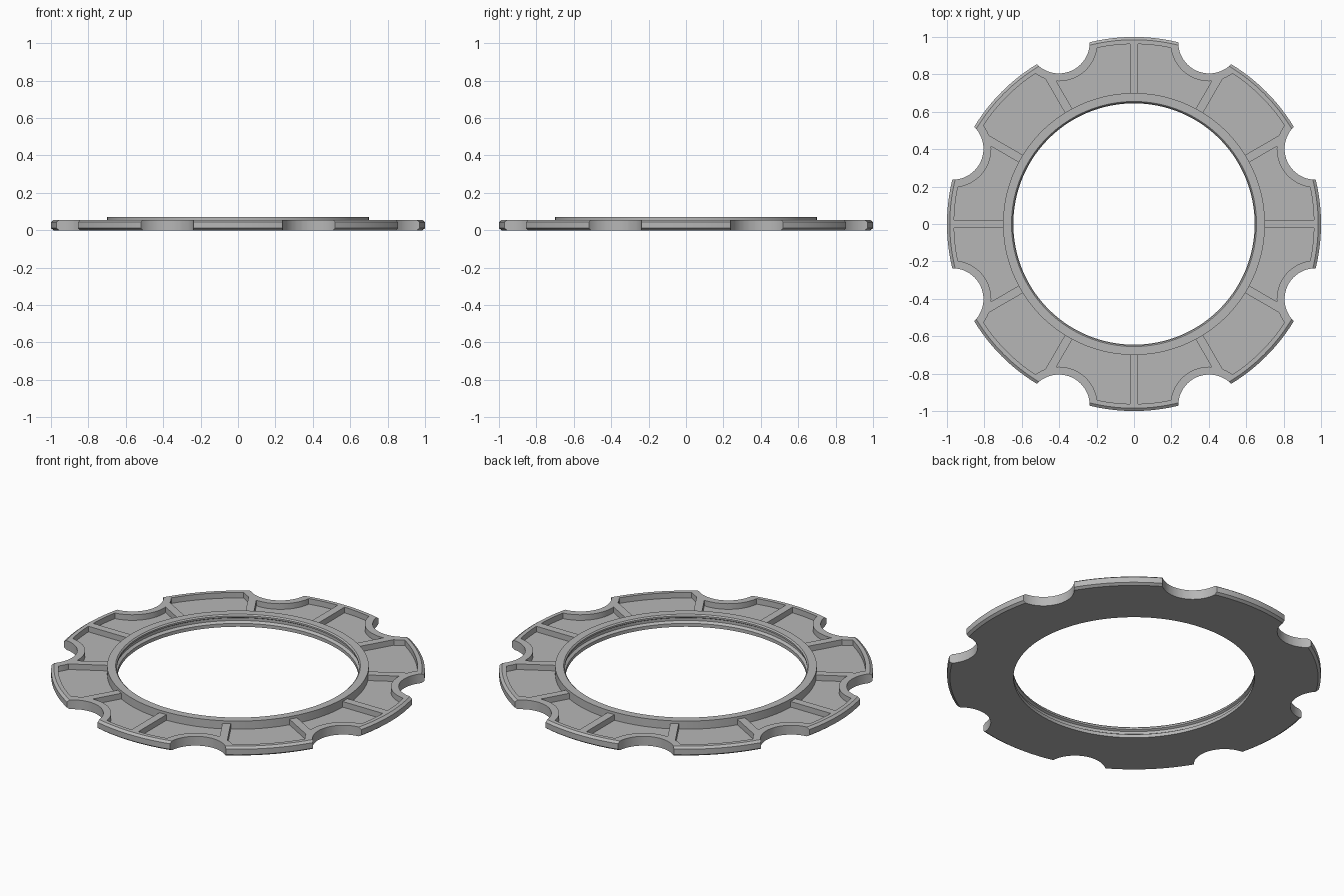
import bpy, bmesh
from math import cos, sin, tau, radians
from mathutils import Matrix

cube = bpy.data.objects.get("Cube")
if cube:
    bpy.data.objects.remove(cube, do_unlink=True)

RIBS, NOTCHES = 12, 8
NOTCH_DIST, NOTCH_R = 1.05, 0.165
RIM = 0.042          # wall left around each pocket
FLOOR = 0.022        # pocket floor height

grey = bpy.data.materials.new("satin grey")
grey.use_nodes = True
colour = (0.47, 0.47, 0.47, 1)
grey.diffuse_color = colour
grey.node_tree.nodes["Principled BSDF"].inputs["Base Color"].default_value = colour


def make_object(name, bm):
    bmesh.ops.recalc_face_normals(bm, faces=bm.faces)
    mesh = bpy.data.meshes.new(name)
    bm.to_mesh(mesh)
    bm.free()
    obj = bpy.data.objects.new(name, mesh)
    bpy.context.collection.objects.link(obj)
    return obj


def lathe(name, profile, steps=192):
    """Sweep a closed (radius, height) profile around z."""
    bm = bmesh.new()
    rings = [[bm.verts.new((r * cos(tau * i / steps), r * sin(tau * i / steps), z))
              for r, z in profile] for i in range(steps)]
    n = len(profile)
    for i in range(steps):
        a, b = rings[i], rings[(i + 1) % steps]
        for j in range(n):
            k = (j + 1) % n
            bm.faces.new((a[j], b[j], b[k], a[k]))
    return make_object(name, bm)


def notch_cylinders(name, radius):
    bm = bmesh.new()
    for i in range(NOTCHES):
        spot = Matrix.Rotation(tau * (i + 0.5) / NOTCHES, 4, 'Z') @ Matrix.Translation((NOTCH_DIST, 0, 0))
        bmesh.ops.create_cone(bm, cap_ends=True, segments=64, radius1=radius,
                              radius2=radius, depth=1, matrix=spot)
    return make_object(name, bm)


def rib_blocks(name, width):
    bm = bmesh.new()
    for i in range(RIBS):
        place = (Matrix.Rotation(tau * i / RIBS, 4, 'Z') @ Matrix.Translation((0.85, 0, 0))
                 @ Matrix.Diagonal((0.5, width, 1, 1)))
        bmesh.ops.create_cube(bm, size=1, matrix=place)
    return make_object(name, bm)


def subtract(target, cutter):
    mod = target.modifiers.new("cut", 'BOOLEAN')
    mod.operation, mod.solver, mod.object = 'DIFFERENCE', 'EXACT', cutter
    bpy.ops.object.select_all(action='DESELECT')
    bpy.context.view_layer.objects.active = target
    target.select_set(True)
    bpy.ops.object.modifier_apply(modifier=mod.name)
    bpy.data.objects.remove(cutter, do_unlink=True)


# Ring body: grooved bore, raised collar, flat top and chamfered outer edge
ring = lathe("notched_ring", [
    (0.645, 0), (0.985, 0), (1.0, 0.011), (1.0, 0.044), (0.985, 0.055),
    (0.70, 0.055), (0.70, 0.07), (0.655, 0.07), (0.648, 0.063), (0.648, 0.053),
    (0.66, 0.046), (0.66, 0.03), (0.645, 0.02)])

# Scalloped notches in the outer edge
subtract(ring, notch_cylinders("notch_cutter", NOTCH_R))

# Recessed pockets, leaving radial ribs and a rim that follows the notches
pockets = lathe("pocket_cutter", [(0.70, FLOOR), (0.962, FLOOR), (0.962, 0.2), (0.70, 0.2)])
subtract(pockets, rib_blocks("rib_blocks", 0.045))
subtract(pockets, notch_cylinders("notch_rim", NOTCH_R + RIM))
subtract(ring, pockets)

# Finish
ring.data.materials.clear()
ring.data.materials.append(grey)
for face in ring.data.polygons:
    face.material_index = 0
bpy.ops.object.select_all(action='DESELECT')
bpy.context.view_layer.objects.active = ring
ring.select_set(True)
bpy.ops.object.shade_smooth_by_angle(angle=radians(25))
